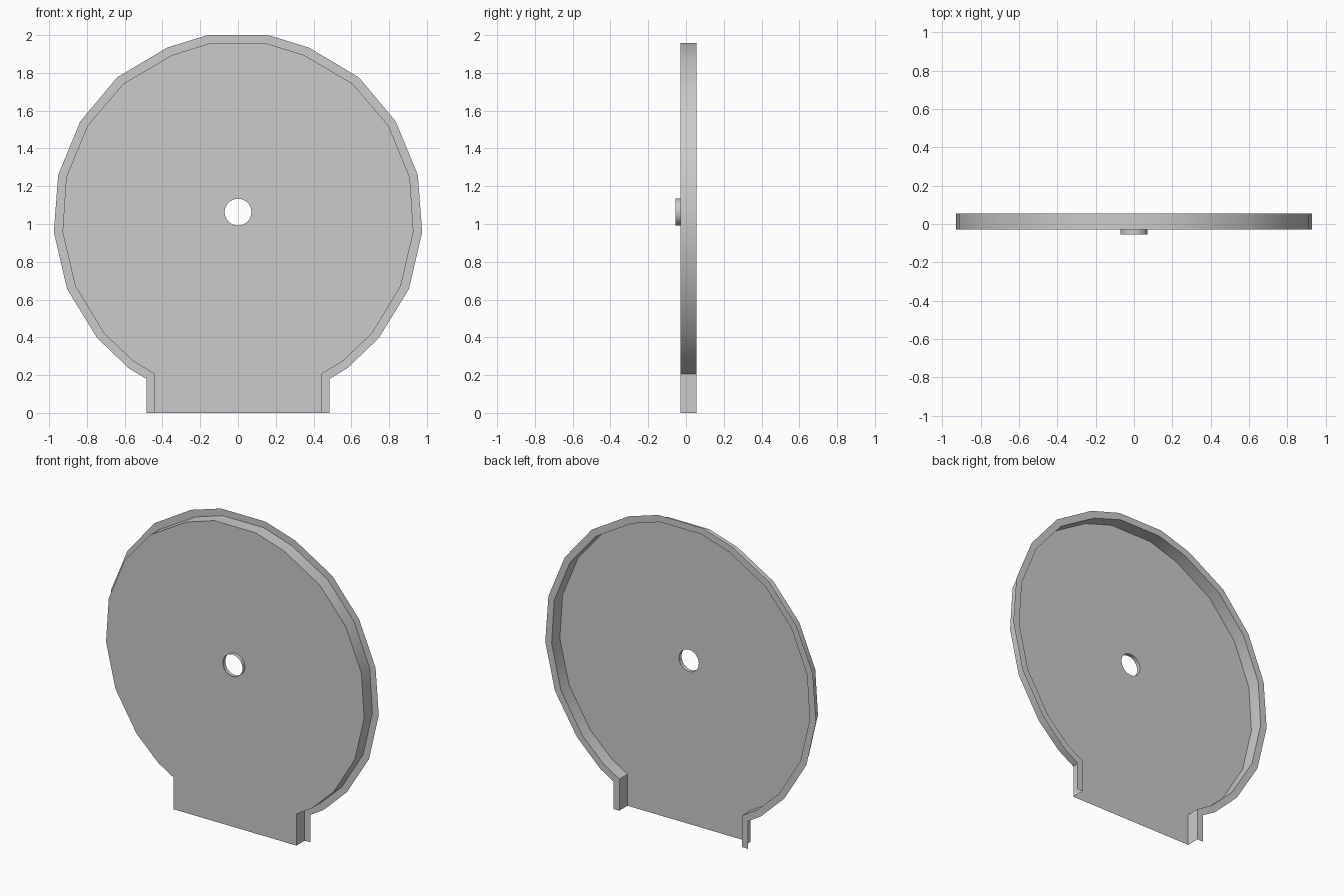
import bpy, bmesh, math

if "Cube" in bpy.data.objects:
    bpy.data.objects.remove(bpy.data.objects["Cube"])

FRONT, BACK, HUB_FRONT = -0.03, 0.055, -0.055
HUB_Z, HUB_R, HUB_SIDES = 1.063, 0.071, 32

# Half outlines from the foot up to the crown: raised dome and outer lip
DOME = [(0.442, 0), (0.442, 0.206), (0.553, 0.272), (0.709, 0.42),
        (0.862, 0.672), (0.929, 0.958), (0.91, 1.246), (0.797, 1.52),
        (0.608, 1.742), (0.35, 1.894), (0.148, 1.957)]
LIP = [(0.485, 0), (0.485, 0.18), (0.577, 0.235), (0.746, 0.397),
       (0.905, 0.656), (0.975, 0.957), (0.952, 1.26), (0.835, 1.543),
       (0.64, 1.776), (0.375, 1.934), (0.16, 2.0)]

grey = bpy.data.materials.new("plain grey")
grey.use_nodes = True
colour = (0.6, 0.6, 0.6, 1)
grey.diffuse_color = colour
grey.node_tree.nodes["Principled BSDF"].inputs["Base Color"].default_value = colour


def mirrored(half):
    return half + [(-x, z) for x, z in reversed(half)]


def row(bm, points, y):
    return [bm.verts.new((x, y, z)) for x, z in points]


def strip(bm, a, b, closed=False):
    n = len(a)
    for i in range(n if closed else n - 1):
        j = (i + 1) % n
        bm.faces.new((a[i], a[j], b[j], b[i]))


def loop_edges(bm, verts):
    return [bm.edges.new((v, verts[(i + 1) % len(verts)]))
            for i, v in enumerate(verts)]


def finish(bm, name):
    mesh = bpy.data.meshes.new(name)
    bm.to_mesh(mesh)
    bm.free()
    mesh.materials.append(grey)
    obj = bpy.data.objects.new(name, mesh)
    bpy.context.collection.objects.link(obj)
    bpy.ops.object.select_all(action='DESELECT')
    obj.select_set(True)
    bpy.context.view_layer.objects.active = obj
    bpy.ops.object.shade_smooth_by_angle(angle=math.radians(30))


circle = [(HUB_R * math.cos(math.tau * i / HUB_SIDES),
           HUB_Z + HUB_R * math.sin(math.tau * i / HUB_SIDES))
          for i in range(HUB_SIDES)]

# Front panel with a round hole
bm = bmesh.new()
edges = loop_edges(bm, row(bm, mirrored(DOME), FRONT))
edges += loop_edges(bm, row(bm, circle, FRONT))
bmesh.ops.triangle_fill(bm, edges=edges, use_beauty=True, normal=(0, -1, 0))
for face in bm.faces:
    face.normal_update()
    if face.normal.y > 0:
        face.normal_flip()
finish(bm, "front_panel")

# Side wall, open at the foot
bm = bmesh.new()
strip(bm, row(bm, mirrored(DOME), FRONT), row(bm, mirrored(DOME), BACK))
bmesh.ops.reverse_faces(bm, faces=bm.faces)
finish(bm, "side_wall")

# Flat lip around the back edge
bm = bmesh.new()
strip(bm, row(bm, mirrored(DOME), BACK), row(bm, mirrored(LIP), BACK))
bmesh.ops.reverse_faces(bm, faces=bm.faces)
finish(bm, "back_lip")

# Short open collar around the hole
bm = bmesh.new()
strip(bm, row(bm, circle, HUB_FRONT), row(bm, circle, FRONT), closed=True)
bmesh.ops.reverse_faces(bm, faces=bm.faces)
finish(bm, "hole_collar")
